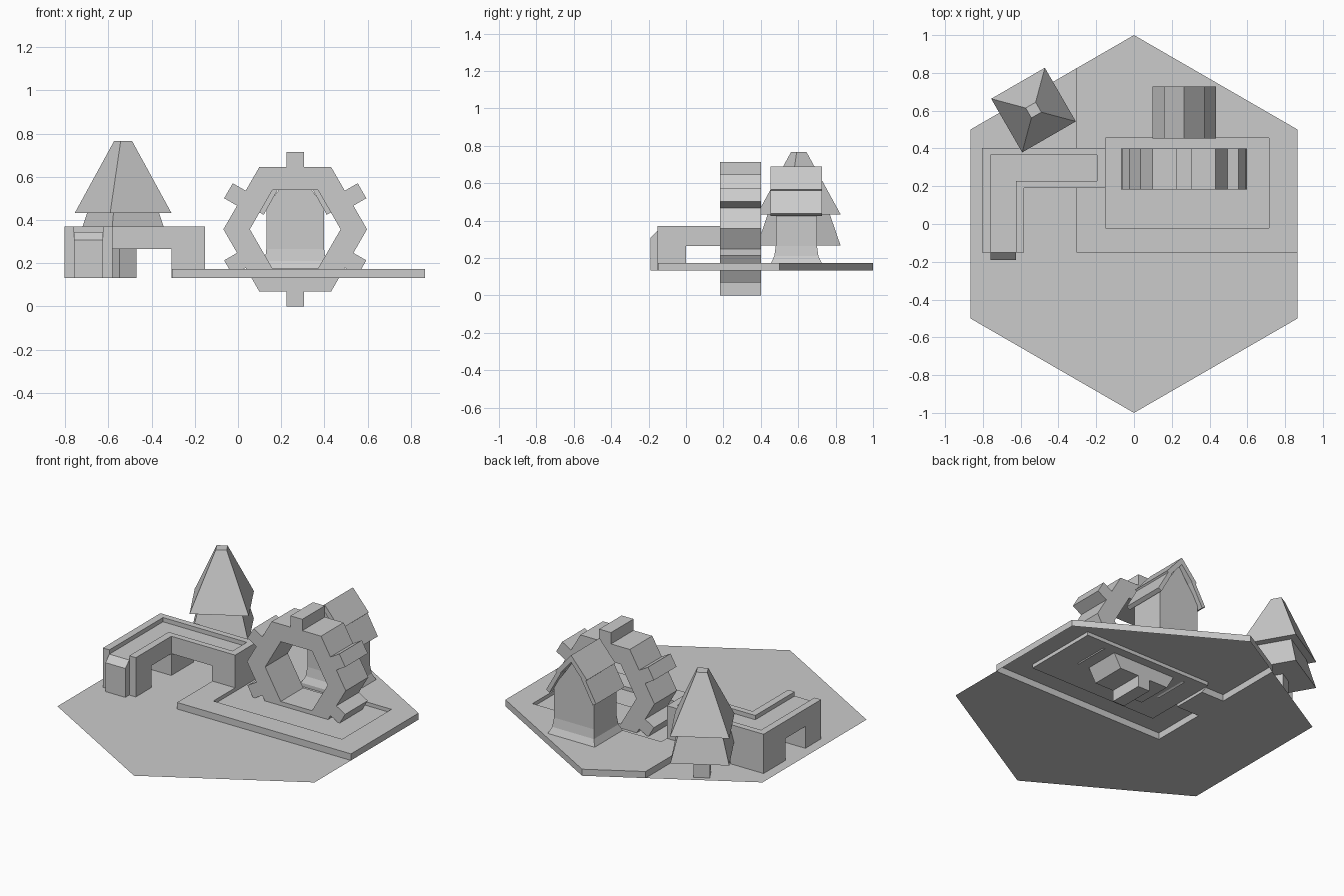
import bpy
import bmesh
from math import cos, sin, radians

if "Cube" in bpy.data.objects:
    bpy.data.objects.remove(bpy.data.objects["Cube"])


def finish(name, bm, recalc=True):
    if recalc:
        bmesh.ops.recalc_face_normals(bm, faces=bm.faces[:])
    me = bpy.data.meshes.new(name)
    bm.to_mesh(me)
    bm.free()
    ob = bpy.data.objects.new(name, me)
    bpy.context.collection.objects.link(ob)
    return ob


def prism(name, pts, a, b, axis='z'):
    """Extrude a closed 2D outline from a to b along z or y or x."""
    place = {'z': lambda p, h: (p[0], p[1], h),
             'y': lambda p, h: (p[0], h, p[1]),
             'x': lambda p, h: (h, p[0], p[1])}[axis]
    bm = bmesh.new()
    f = bm.faces.new([bm.verts.new(place(p, a)) for p in pts])
    g = bmesh.ops.extrude_face_region(bm, geom=[f])
    d = place((0, 0), b - a)
    bmesh.ops.translate(bm, vec=d, verts=[v for v in g['geom'] if isinstance(v, bmesh.types.BMVert)])
    return finish(name, bm)


def loft(name, rings):
    """Closed solid through rings of equal point count."""
    bm = bmesh.new()
    vs = [[bm.verts.new(p) for p in r] for r in rings]
    n = len(vs[0])
    for lo, hi in zip(vs, vs[1:]):
        for i in range(n):
            bm.faces.new((lo[i], lo[(i + 1) % n], hi[(i + 1) % n], hi[i]))
    bm.faces.new(vs[0][::-1])
    bm.faces.new(vs[-1])
    return finish(name, bm)


def cut(ob, cutter):
    m = ob.modifiers.new("cut", 'BOOLEAN')
    m.operation, m.solver, m.object = 'DIFFERENCE', 'EXACT', cutter
    cutter.hide_render = True
    cutter.hide_viewport = True


GROUND, WATER, TOP = 0.132, 0.15, 0.172

# hexagonal ground sheet with a raised platform and a shallow pond
bm = bmesh.new()
low = [(-.866, -.5), (0, -1), (.866, -.5), (.866, -.15), (-.305, -.15), (-.305, .19),
       (-.152, .19), (-.152, .4), (-.305, .4), (-.305, .824), (-.866, .5)]
bm.faces.new([bm.verts.new((x, y, GROUND)) for x, y in low])
outer = [(-.305, .19), (-.305, -.15), (.866, -.15), (.866, .5), (0, 1), (-.305, .824), (-.305, .4), (-.152, .4)]
pond = [(-.152, .455), (.715, .455), (.715, -.02), (-.152, -.02), (-.152, .19)]
rim = [(p, GROUND) for p in outer] + [(p, WATER) for p in pond]
hi = [bm.verts.new((p[0], p[1], TOP)) for p, z in rim]
lo = [bm.verts.new((p[0], p[1], z)) for p, z in rim]
bm.faces.new(hi)
for i in range(len(hi)):
    j = (i + 1) % len(hi)
    bm.faces.new((hi[j], hi[i], lo[i], lo[j]))
bm.faces.new([bm.verts.new((x, y, WATER)) for x, y in pond[:4][::-1]])
bmesh.ops.remove_doubles(bm, verts=bm.verts[:], dist=1e-4)
finish("ground_tile", bm, recalc=False)

# L-shaped water channel on pillars
channel = prism("aqueduct", [(-.804, -.152), (-.582, -.152), (-.582, .19), (-.152, .19),
                             (-.152, .402), (-.804, .402)], GROUND, .371)
cut(channel, prism("trough_cutter", [(-.76, -.25), (-.626, -.25), (-.626, .227), (-.196, .227),
                                     (-.196, .364), (-.76, .364)], .345, .5))
cut(channel, prism("arch_cutter", [(-.9, 0), (-.307, 0), (-.307, .5), (-.582, .5),
                                   (-.582, .19), (-.9, .19)], 0, .265))

# water falling from the channel end
prism("spout", [(-.152, GROUND), (-.19, GROUND), (-.19, .308), (-.152, .345)], -.76, -.626, 'x')

# water wheel: hexagonal ring with six paddles, drawn as one outline
CX, CZ = .265, .357
bm = bmesh.new()


def polar(side, across, turn):
    a = radians(60 * turn + 30)
    return (CX + side * cos(a) - across * sin(a), CZ + side * sin(a) + across * cos(a))


APO, INNER, W = .288, .182, .04
strips = []
for k in range(6):
    h, hi_in = APO * .57735, INNER * .57735
    o = [polar(APO, -h, k), polar(APO, -W, k), polar(.357, -W, k), polar(.357, W, k), polar(APO, W, k), polar(APO, h, k)]
    q = [polar(INNER, -hi_in, k), polar(INNER, hi_in, k)]
    front = [bm.verts.new((x, .183, z)) for x, z in o + q[::-1]]
    back = [bm.verts.new((x, .4, z)) for x, z in o + q[::-1]]
    bm.faces.new(front)
    bm.faces.new(back[::-1])
    for i in (0, 1, 2, 3, 4, 6):
        bm.faces.new((front[i], back[i], back[i + 1], front[i + 1]))
bmesh.ops.remove_doubles(bm, verts=bm.verts[:], dist=1e-4)
finish("water_wheel", bm)

# mill house: flared base, pentagon walls
def rect(hx, hy, z):
    return [(CX + sx * hx, .59 + sy * hy, z) for sx, sy in ((-1, -1), (1, -1), (1, 1), (-1, 1))]


loft("house_base", [rect(.158, .136, TOP), rect(.14, .118, .21), rect(.134, .11, .265)])
prism("house_walls", [(CX - .134, .265), (CX + .134, .265), (CX + .134, .46),
                      (CX + .05, .575), (CX, .65), (CX - .05, .575), (CX - .134, .46)], .48, .70, 'y')

# two-layer roof: chevron cap over steeper lower slabs
cap = [(0, .69), (.107, .567), (.085, .548), (0, .647)]
prism("roof_cap", [(CX + x, z) for x, z in cap] + [(CX - x, z) for x, z in cap[2:0:-1]], .453, .727, 'y')
for s, side in ((-1, "left"), (1, "right")):
    prism("roof_slab_" + side, [(CX + s * x, z) for x, z in
                                ((.09, .575), (.168, .437), (.146, .424), (.07, .56))], .453, .727, 'y')


# tree: two square tiers on a trunk, turned fifteen degrees
def ring(r, z):
    return [(-.532 + r * cos(radians(75 + 90 * i)), .603 + r * sin(radians(75 + 90 * i)), z) for i in range(4)]


loft("tree_trunk", [ring(.064, GROUND), ring(.064, .27)])
loft("tree_lower_tier", [ring(.231, .267), ring(.172, .433)])
loft("tree_upper_tier", [ring(.232, .432), ring(.043, .766)])
